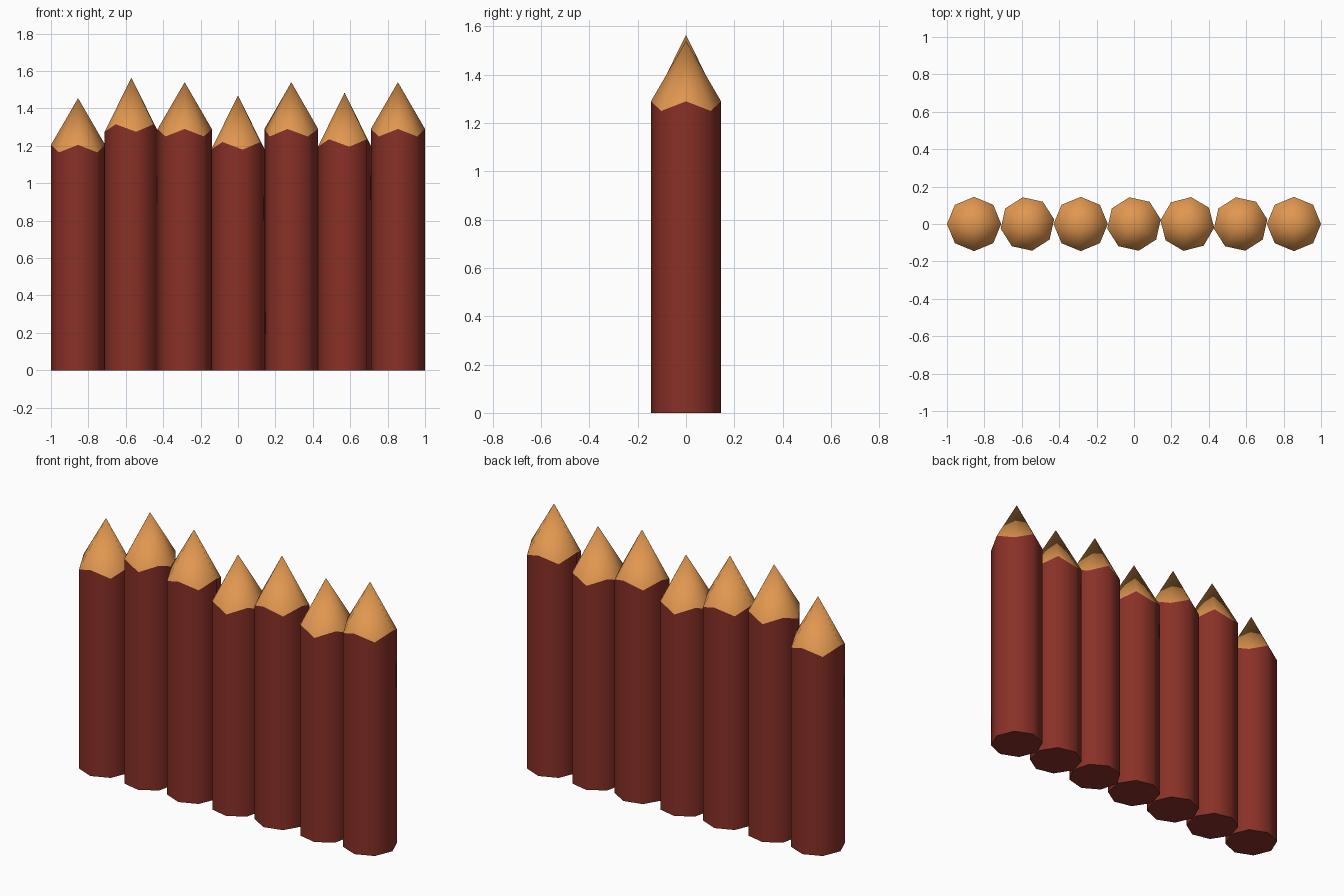
import bpy, bmesh, math

if "Cube" in bpy.data.objects:
    bpy.data.objects.remove(bpy.data.objects["Cube"])

R, STEP, SIDES = 0.145, 0.285, 8

def material(name, rgb):
    m = bpy.data.materials.new(name)
    m.diffuse_color = (*rgb, 1)
    m.use_nodes = True
    m.node_tree.nodes["Principled BSDF"].inputs["Base Color"].default_value = m.diffuse_color
    return m

bark = material("red brown bark", (0.25, 0.03, 0.02))
wood = material("cut wood", (0.75, 0.31, 0.08))

def stake(index, x, apex, turn):
    """Eight-sided log with a sharpened tip; its cut edge zigzags."""
    bm = bmesh.new()
    low, high = [], []
    for i in range(SIDES):
        a = math.radians(turn) + math.tau * i / SIDES
        px, py = R * math.cos(a), R * math.sin(a)
        low.append(bm.verts.new((px, py, 0)))
        high.append(bm.verts.new((px, py, apex - (0.25 if i % 2 == 0 else 0.29))))
    tip = bm.verts.new((0, 0, apex))
    bm.faces.new(low[::-1])
    for i in range(SIDES):
        j = (i + 1) % SIDES
        bm.faces.new((low[i], low[j], high[j], high[i])).smooth = True
        f = bm.faces.new((high[i], high[j], tip))
        f.smooth, f.material_index = True, 1
    # keep the rims crisp between end, trunk and tip
    for e in bm.edges:
        n = sum(v in high for v in e.verts)
        m = sum(v in low for v in e.verts)
        e.smooth = not (n == 2 or m == 2)
    me = bpy.data.meshes.new(f"stake_{index}")
    bm.to_mesh(me)
    bm.free()
    me.materials.append(bark)
    me.materials.append(wood)
    ob = bpy.data.objects.new(f"stake_{index}", me)
    ob.location.x = x
    bpy.context.collection.objects.link(ob)

# tip height and turn of each stake, left to right
stakes = [(1.455, 0), (1.565, 55), (1.54, 0), (1.47, 55), (1.54, -8), (1.485, 55), (1.54, 0)]
for k, (apex, turn) in enumerate(stakes):
    stake(k + 1, (k - 3) * STEP, apex, turn)
